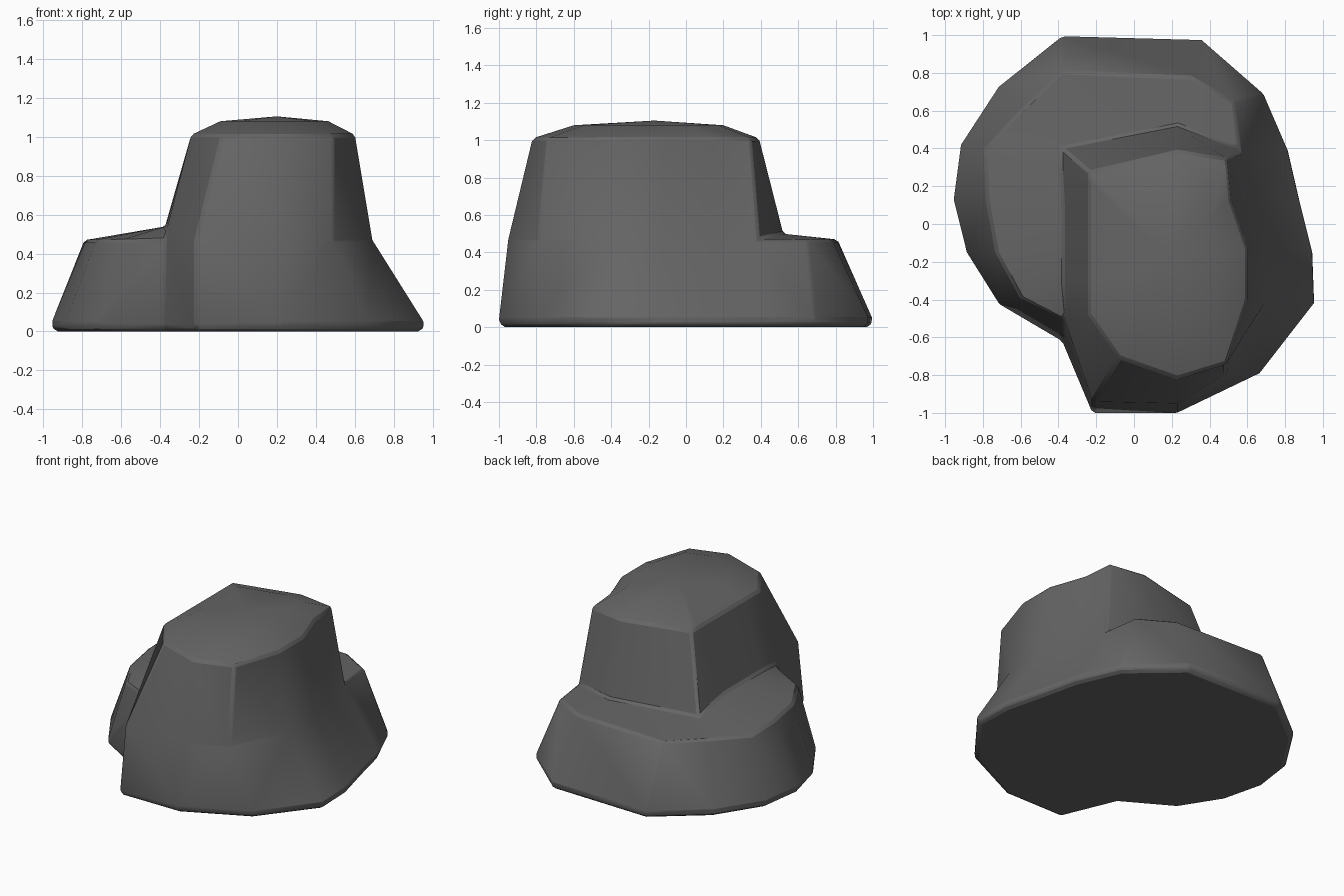
import bpy, bmesh
from mathutils import Vector

if "Cube" in bpy.data.objects:
    bpy.data.objects.remove(bpy.data.objects["Cube"])

# Outline on the ground, running clockwise from the back left corner
foot = [(-.38, 1), (.36, .98), (.69, .69), (.82, .39), (.88, .13), (.95, -.15), (.96, -.42), (.67, -.79),
        (.23, -1), (-.22, -1), (-.38, -.62), (-.72, -.42), (-.89, -.15), (-.96, .13), (-.92, .42), (-.72, .73)]
# Rim of the low ledge; on the front and right it is the kink in the wall
rim = [(-.38, .81), (.30, .78), (.53, .65), (.56, .39), (.61, .13), (.69, -.14), (.69, -.42), (.49, -.79),
       (.23, -.95), (-.22, -.94), (-.37, -.50), (-.60, -.39), (-.73, -.15), (-.78, .13), (-.79, .40), (-.60, .60)]
# Where the tall part rises out of the ledge (the other points stay on the rim)
rise = {0: (-.38, .40, .49), 1: (.23, .52, .50), 2: (.56, .39, .47), 10: (-.37, -.48, .53),
        11: (-.37, -.30, .54), 12: (-.37, -.10, .54), 13: (-.37, .10, .54), 14: (-.38, .28, .52),
        15: (-.38, .40, .49)}
# Shoulder of the tall part
shoulder = [(-.24, .28), (.23, .39), (.49, .35), (.49, .35), (.51, .13), (.60, -.13), (.60, -.40), (.49, -.74),
            (.23, -.82), (-.08, -.71), (-.24, -.48), (-.24, -.30), (-.24, -.10), (-.24, .10), (-.24, .22), (-.24, .28)]


def flat(points, z, scale=1.0, centre=(0, 0)):
    return [(centre[0] + (x - centre[0]) * scale, centre[1] + (y - centre[1]) * scale, z) for x, y in points]


low = flat(rim, .47)
middle = (.2, -.17)
rings = [flat(foot, 0, .98), flat(foot, .04), low,
         [rise.get(i, p) for i, p in enumerate(low)],
         flat(shoulder, 1.01), flat(shoulder, 1.08, .66, middle)]

# Loft the rings, close the underside and the domed top
bm = bmesh.new()
loops = [[bm.verts.new(p) for p in ring] for ring in rings]
n = len(foot)
for a, b in zip(loops, loops[1:]):
    for i in range(n):
        j = (i + 1) % n
        bm.faces.new((a[i], a[j], b[j], b[i]))
bm.faces.new(loops[0])
apex = bm.verts.new((*middle, 1.105))
for i in range(n):
    bm.faces.new((loops[-1][i], loops[-1][(i + 1) % n], apex))
bmesh.ops.remove_doubles(bm, verts=bm.verts, dist=.002)
bmesh.ops.dissolve_degenerate(bm, edges=bm.edges, dist=.001)
bmesh.ops.recalc_face_normals(bm, faces=bm.faces)

mesh = bpy.data.meshes.new("boulder")
bm.to_mesh(mesh)
bm.free()
rock = bpy.data.objects.new("boulder", mesh)
bpy.context.collection.objects.link(rock)

stone = bpy.data.materials.new("dark grey stone")
stone.diffuse_color = (.13, .13, .13, 1)
stone.use_nodes = True
stone.node_tree.nodes["Principled BSDF"].inputs["Base Color"].default_value = stone.diffuse_color
mesh.materials.append(stone)

# Worn edges and soft shading
bevel = rock.modifiers.new("worn edges", 'BEVEL')
bevel.width = .015
bevel.segments = 1
bevel.limit_method = 'ANGLE'
bevel.angle_limit = .6
bpy.context.view_layer.objects.active = rock
rock.select_set(True)
bpy.ops.object.shade_smooth_by_angle(angle=.7)
